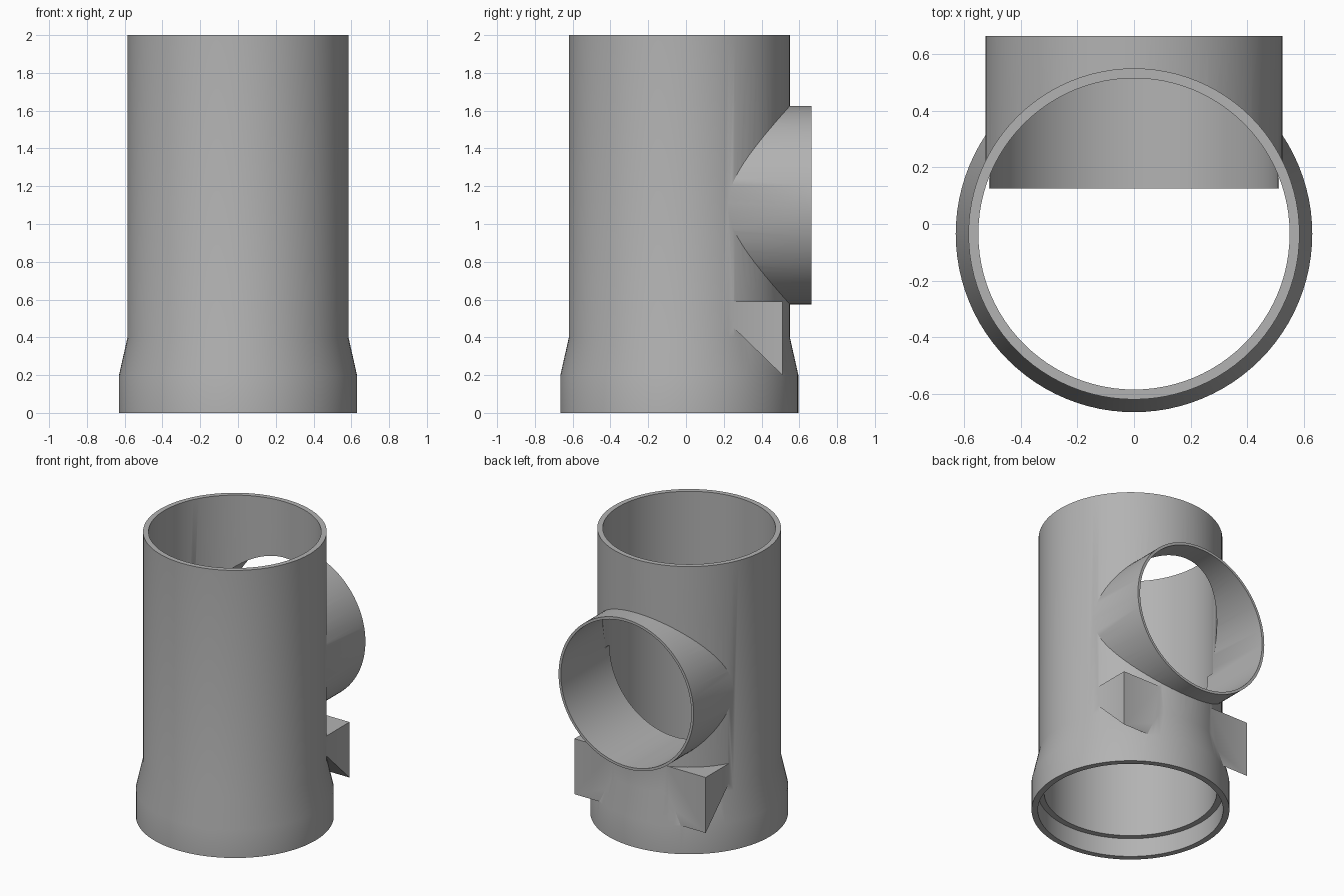
import bpy, bmesh, math
from mathutils import Matrix, Vector

if "Cube" in bpy.data.objects:
    bpy.data.objects.remove(bpy.data.objects["Cube"], do_unlink=True)

SEG = 96
AXIS_Y = -0.035      # main pipe axis
BRANCH_Z = 1.1       # branch pipe axis height

grey = bpy.data.materials.new("pipe grey")
grey.use_nodes = True
colour = (0.45, 0.45, 0.45, 1)
grey.diffuse_color = colour
grey.node_tree.nodes["Principled BSDF"].inputs["Base Color"].default_value = colour


def finish(name, bm):
    bmesh.ops.recalc_face_normals(bm, faces=bm.faces[:])
    mesh = bpy.data.meshes.new(name)
    bm.to_mesh(mesh)
    bm.free()
    mesh.materials.append(grey)
    obj = bpy.data.objects.new(name, mesh)
    bpy.context.collection.objects.link(obj)
    return obj


def lathe(name, profile):
    """Closed solid turned around the main axis from (radius, height) pairs."""
    bm = bmesh.new()
    rings = [[bm.verts.new((r * math.cos(a), r * math.sin(a) + AXIS_Y, z))
              for a in (math.tau * i / SEG for i in range(SEG))] for r, z in profile]
    for low, high in zip(rings, rings[1:]):
        for i in range(SEG):
            j = (i + 1) % SEG
            bm.faces.new((low[i], low[j], high[j], high[i]))
    bm.faces.new(rings[0])
    bm.faces.new(rings[-1])
    return finish(name, bm)


def prism(name, outline, axis, start, end):
    """Extrude a closed outline of 3D points along one axis."""
    bm = bmesh.new()
    face = bm.faces.new([bm.verts.new(p) for p in outline])
    step = Vector((0, 0, 0))
    step[axis] = end - start
    new = bmesh.ops.extrude_face_region(bm, geom=[face], use_keep_orig=True)["geom"]
    bmesh.ops.translate(bm, vec=step, verts=[v for v in new if isinstance(v, bmesh.types.BMVert)])
    return finish(name, bm)


def cross_tube(name, radius, start, end, lower_half=False):
    """Round bar along y, or only its lower half."""
    count = SEG // 2 + 1 if lower_half else SEG
    angles = [math.pi + math.tau * i / SEG for i in range(count)]
    outline = [(radius * math.cos(a), start, BRANCH_Z + radius * math.sin(a)) for a in angles]
    return prism(name, outline, 1, start, end)


def combine(target, tool, operation):
    mod = target.modifiers.new("join", 'BOOLEAN')
    mod.operation = operation
    mod.solver = 'EXACT'
    mod.object = tool
    bpy.context.view_layer.objects.active = target
    bpy.ops.object.modifier_apply(modifier=mod.name)
    bpy.data.objects.remove(tool, do_unlink=True)


# Main pipe with flared socket
pipe = lathe("branched_pipe", [(0.63, 0), (0.63, 0.2), (0.585, 0.4), (0.585, 2)])

# Side branch
combine(pipe, cross_tube("branch", 0.525, 0.05, 0.665), 'UNION')

# Two corner brackets with sloping undersides
for side in (-1, 1):
    x = 0.12 * side
    outline = [(x, 0.16, 0.59), (x, 0.51, 0.59), (x, 0.51, 0.2), (x, 0.16, 0.54)]
    combine(pipe, prism("bracket", outline, 0, x, 0.51 * side), 'UNION')

# Main bore, with a wider socket recess at the foot
bore = [(0.59, -0.1), (0.59, 0.13), (0.55, 0.13), (0.55, 2.1)]
combine(pipe, lathe("bore", bore), 'DIFFERENCE')

# Thin lower lip of the branch, reaching into the bore
combine(pipe, cross_tube("inner_lip", 0.513, 0.125, 0.6, True), 'UNION')

# Branch bore
combine(pipe, cross_tube("branch_bore", 0.507, 0.0, 0.8), 'DIFFERENCE')

bpy.ops.object.select_all(action='DESELECT')
pipe.select_set(True)
bpy.context.view_layer.objects.active = pipe
bpy.ops.object.shade_smooth_by_angle(angle=math.radians(30))
